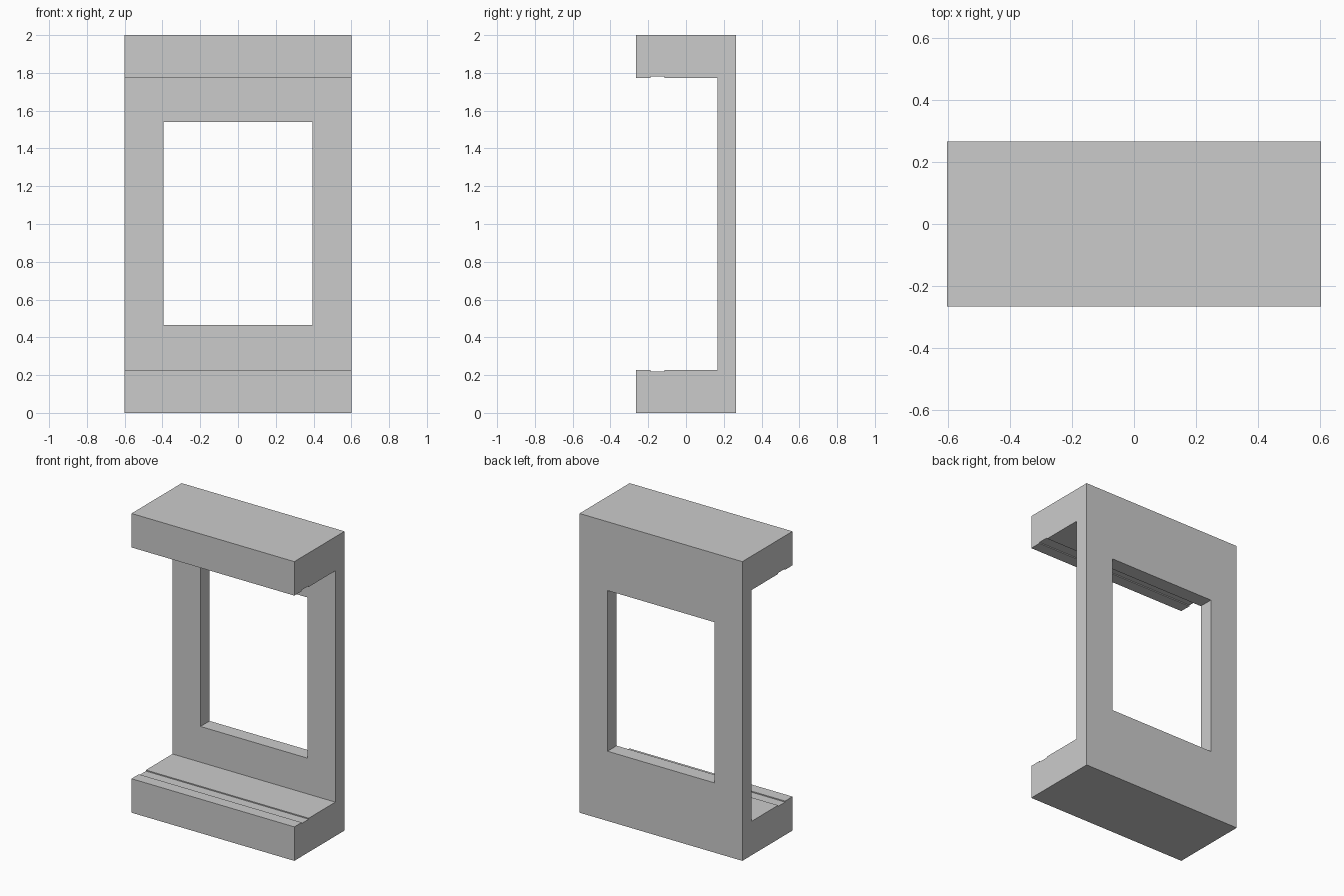
import bpy
import bmesh
from mathutils import Matrix

if "Cube" in bpy.data.objects:
    bpy.data.objects.remove(bpy.data.objects["Cube"])

HALF_W, HALF_D, HEIGHT = 0.602, 0.265, 2.0
PLATE_Y, SILL_Z = 0.168, 0.227          # inner face of back plate, top of lower block
GROOVE = (-0.187, -0.113, 0.007)        # front, back, depth


def finish(bm, name):
    bmesh.ops.recalc_face_normals(bm, faces=bm.faces)
    mesh = bpy.data.meshes.new(name)
    bm.to_mesh(mesh)
    bm.free()
    obj = bpy.data.objects.new(name, mesh)
    bpy.context.collection.objects.link(obj)
    return obj


# C-shaped side profile (y, z): lower half, then its mirror about mid height
g0, g1, gd = GROOVE
lower = [(HALF_D, 0), (-HALF_D, 0), (-HALF_D, SILL_Z),
         (g0, SILL_Z), (g0, SILL_Z - gd), (g1, SILL_Z - gd), (g1, SILL_Z),
         (PLATE_Y, SILL_Z)]
profile = lower + [(y, HEIGHT - z) for y, z in reversed(lower)]

# Frame body: profile extruded across the width
bm = bmesh.new()
face = bm.faces.new([bm.verts.new((-HALF_W, y, z)) for y, z in profile])
ext = bmesh.ops.extrude_face_region(bm, geom=[face])
verts = [v for v in ext["geom"] if isinstance(v, bmesh.types.BMVert)]
bmesh.ops.translate(bm, verts=verts, vec=(2 * HALF_W, 0, 0))
frame = finish(bm, "window_frame")

# Window opening cut through the back plate
bm = bmesh.new()
bmesh.ops.create_cube(bm, size=1, matrix=Matrix.Translation((0, 0.22, 1.003))
                      @ Matrix.Diagonal((0.79, 0.3, 1.074, 1)))
cutter = finish(bm, "opening_cutter")
cutter.hide_render = True
cut = frame.modifiers.new("opening", 'BOOLEAN')
cut.operation = 'DIFFERENCE'
cut.solver = 'EXACT'
cut.object = cutter

# Apply the cut and drop the helper
bpy.context.view_layer.objects.active = frame
frame.select_set(True)
bpy.ops.object.modifier_apply(modifier=cut.name)
bpy.data.objects.remove(cutter)
